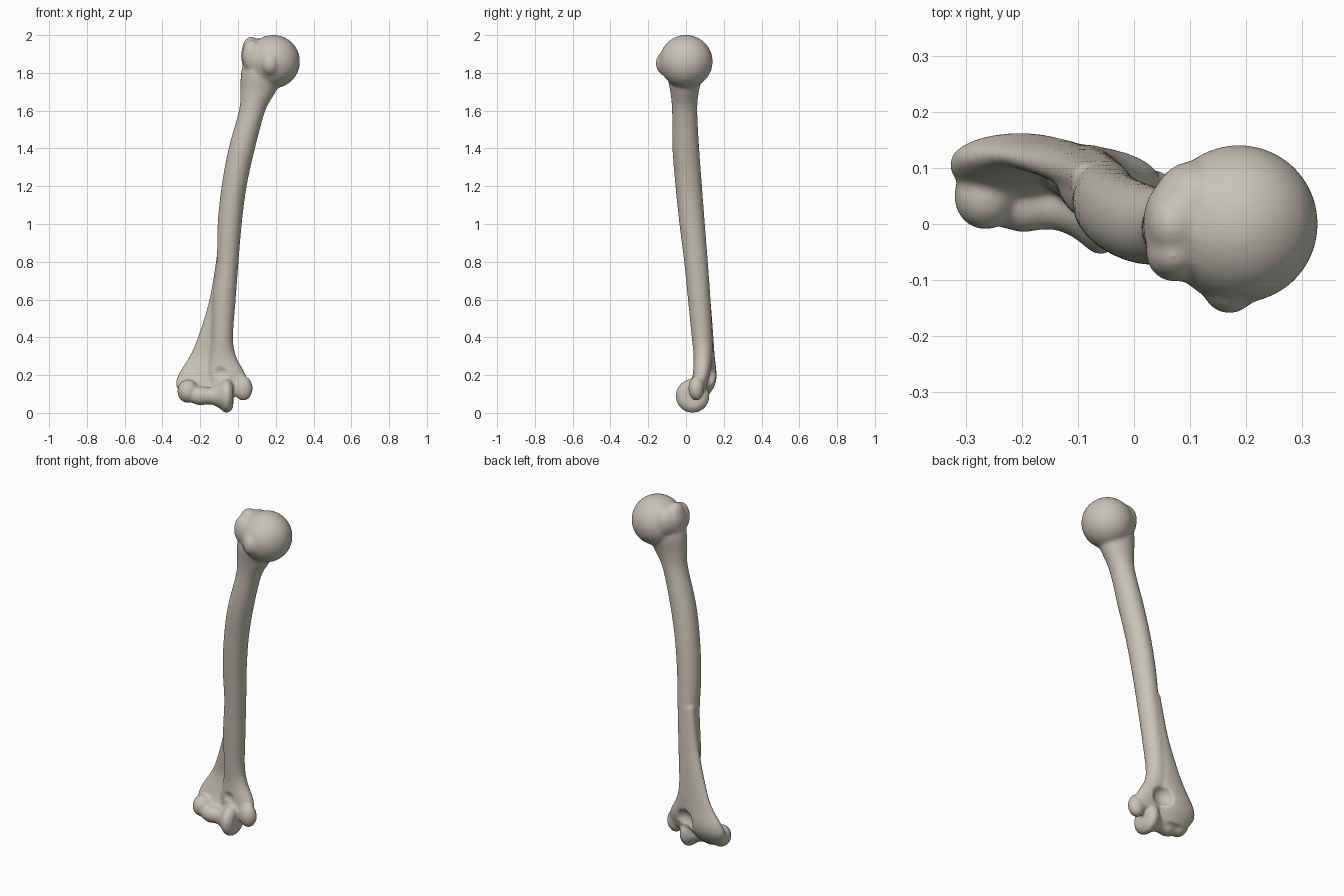
import bpy, bmesh, math
from mathutils import Matrix, Vector

if "Cube" in bpy.data.objects:
    bpy.data.objects.remove(bpy.data.objects["Cube"])

SIDES = 32


def catmull(a, b, c, d, t):
    return 0.5 * (2 * b + (c - a) * t + (2 * a - 5 * b + 4 * c - d) * t * t
                  + (3 * b - a - 3 * c + d) * t ** 3)


def smooth_path(stations, steps=5):
    """Insert stations along a smooth curve through the given ones."""
    last = len(stations) - 1
    rows = []
    for i in range(last):
        four = [stations[min(max(i + k, 0), last)] for k in (-1, 0, 1, 2)]
        for s in range(steps):
            rows.append([catmull(*v, s / steps) for v in zip(*four)])
    return rows + [stations[-1]]


def loft(bm, stations, place):
    """Skin ellipses given as (distance, u low, u high, v low, v high)."""
    rings = []
    for d, u0, u1, v0, v1 in smooth_path(stations):
        ring = []
        for k in range(SIDES):
            a = math.tau * k / SIDES
            u = (u0 + u1) / 2 + (u1 - u0) / 2 * math.cos(a)
            v = (v0 + v1) / 2 + (v1 - v0) / 2 * math.sin(a)
            ring.append(bm.verts.new(place(d, u, v)))
        rings.append(ring)
    for low, high in zip(rings, rings[1:]):
        for k in range(SIDES):
            n = (k + 1) % SIDES
            bm.faces.new((low[k], low[n], high[n], high[k]))
    bm.faces.new(rings[0])
    bm.faces.new(rings[-1])


def lump(bm, centre, radii):
    m = Matrix.Translation(Vector(centre)) @ Matrix.Diagonal((*radii, 1))
    bmesh.ops.create_icosphere(bm, subdivisions=4, radius=1, matrix=m)


def make_object(name, bm):
    bmesh.ops.recalc_face_normals(bm, faces=bm.faces)
    mesh = bpy.data.meshes.new(name)
    bm.to_mesh(mesh)
    bm.free()
    ob = bpy.data.objects.new(name, mesh)
    bpy.context.collection.objects.link(ob)
    return ob


def upright(d, u, v):
    return (u, v, d)


def sideways(d, u, v):
    return (d, u, v)


bm = bmesh.new()

# Shaft, bowed and leaning
loft(bm, [
    (1.90, 0.04, 0.20, -0.08, 0.08),
    (1.80, 0.016, 0.25, -0.10, 0.09),
    (1.70, 0.013, 0.20, -0.083, 0.068),
    (1.60, 0.005, 0.145, -0.074, 0.06),
    (1.40, -0.05, 0.09, -0.072, 0.07),
    (1.20, -0.087, 0.046, -0.056, 0.085),
    (1.00, -0.108, 0.02, -0.035, 0.10),
    (0.80, -0.113, 0.003, -0.01, 0.116),
    (0.60, -0.135, -0.012, 0.01, 0.13),
    (0.40, -0.14, -0.026, 0.03, 0.14),
    (0.30, -0.15, -0.01, 0.04, 0.14),
    (0.20, -0.16, 0.042, 0.035, 0.13),
    (0.12, -0.14, 0.05, 0.03, 0.10),
], upright)

# Thin flared ridge on the outer side of the lower end
loft(bm, [
    (0.85, -0.11, -0.04, 0.05, 0.11),
    (0.60, -0.152, -0.05, 0.065, 0.13),
    (0.40, -0.214, -0.06, 0.085, 0.145),
    (0.30, -0.258, -0.07, 0.092, 0.152),
    (0.20, -0.318, -0.09, 0.07, 0.162),
    (0.14, -0.328, -0.10, 0.05, 0.15),
    (0.08, -0.29, -0.15, 0.045, 0.11),
], upright)

# Spool-shaped hinge joint, lying across the lower end
spool = [(-0.24, 0.04), (-0.20, 0.05), (-0.15, 0.045), (-0.11, 0.058),
         (-0.07, 0.088), (-0.045, 0.086), (-0.025, 0.06)]
loft(bm, [(x, 0.035 - r, 0.035 + r, 0.09 - r, 0.09 + r) for x, r in spool],
     sideways)

# Rounded outer knuckle and inner knob of the lower end
lump(bm, (-0.265, 0.05, 0.115), (0.056, 0.06, 0.062))
lump(bm, (0.028, 0.055, 0.13), (0.05, 0.042, 0.066))

# Ball head and the bumps around it
lump(bm, (0.187, 0, 1.86), (0.141, 0.141, 0.141))
lump(bm, (0.085, 0, 1.89), (0.069, 0.09, 0.095))
lump(bm, (0.07, 0, 1.925), (0.047, 0.06, 0.067))
lump(bm, (0.073, -0.05, 1.89), (0.052, 0.053, 0.085))
lump(bm, (0.11, 0.04, 1.89), (0.075, 0.073, 0.09))
lump(bm, (0.17, -0.1, 1.85), (0.052, 0.06, 0.068))
lump(bm, (0.225, -0.055, 1.84), (0.07, 0.065, 0.07))
bone = make_object("arm_bone", bm)

# Hollows above the hinge, back and front
cut = bmesh.new()
lump(cut, (-0.085, 0.15, 0.195), (0.062, 0.052, 0.06))
lump(cut, (-0.10, 0.03, 0.215), (0.045, 0.022, 0.032))
hollows = make_object("hollow_cutter", cut)
hollows.hide_render = True


def fuse(name):
    mod = bone.modifiers.new(name, 'REMESH')
    mod.mode = 'VOXEL'
    mod.voxel_size = 0.007


# Fuse the parts into one skin, cut the hollows, soften the seams
fuse("fuse")
carve = bone.modifiers.new("carve", 'BOOLEAN')
carve.operation = 'DIFFERENCE'
carve.object = hollows
fuse("refuse")
soften = bone.modifiers.new("soften", 'SMOOTH')
soften.factor = 0.5
soften.iterations = 10

bpy.ops.object.select_all(action='DESELECT')
bone.select_set(True)
bpy.context.view_layer.objects.active = bone
for mod in list(bone.modifiers):
    bpy.ops.object.modifier_apply(modifier=mod.name)
bpy.data.objects.remove(hollows)
bpy.ops.object.shade_smooth()

# Warm grey bone colour
mat = bpy.data.materials.new("bone_grey")
mat.use_nodes = True
colour = (0.58, 0.55, 0.48, 1)
mat.diffuse_color = colour
mat.node_tree.nodes["Principled BSDF"].inputs["Base Color"].default_value = colour
bone.data.materials.clear()
bone.data.materials.append(mat)
